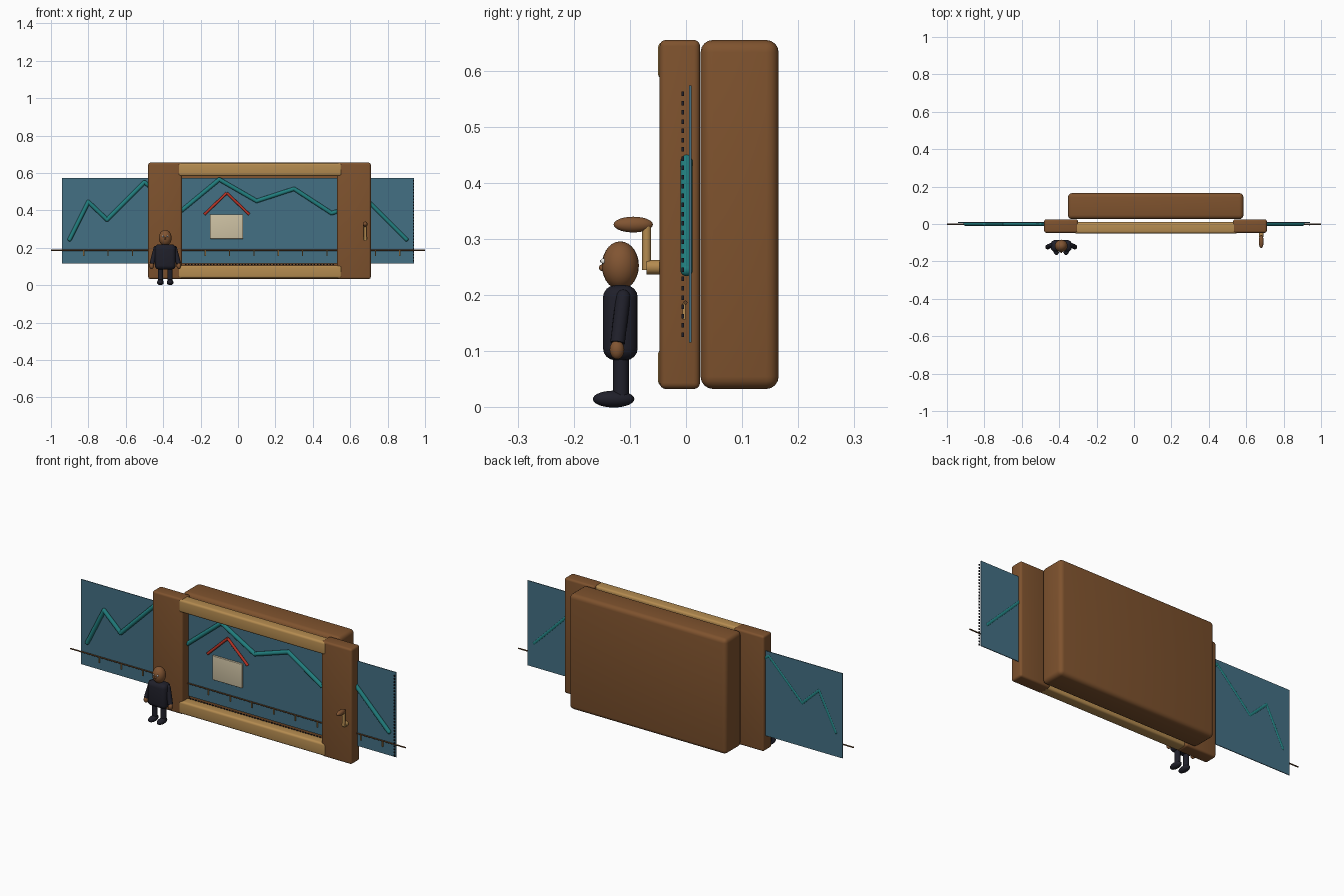
import bpy
from math import radians
from mathutils import Vector

cube = bpy.data.objects.get("Cube")
if cube:
    bpy.data.objects.remove(cube)


def material(name, r, g, b):
    m = bpy.data.materials.new(name)
    m.use_nodes = True
    m.diffuse_color = (r, g, b, 1)
    shader = next(n for n in m.node_tree.nodes if n.type == 'BSDF_PRINCIPLED')
    shader.inputs["Base Color"].default_value = (r, g, b, 1)
    return m


WOOD = material("brown wood", 0.21, 0.085, 0.027)
TAN = material("tan wood", 0.46, 0.26, 0.08)
BLUE = material("slate blue", 0.057, 0.16, 0.23)
TEAL = material("teal", 0.015, 0.21, 0.21)
RED = material("red", 0.5, 0.035, 0.02)
CREAM = material("cream", 0.62, 0.54, 0.37)
NAVY = material("dark navy", 0.014, 0.014, 0.023)
SKIN = material("brown skin", 0.22, 0.09, 0.032)
WHITE = material("eye white", 0.8, 0.8, 0.76)
WIRE = material("dark brown", 0.13, 0.06, 0.022)


def finish(name, mat, smooth=True):
    ob = bpy.context.object
    ob.name = name
    ob.data.materials.append(mat)
    if smooth:
        bpy.ops.object.shade_smooth_by_angle(angle=radians(40))
    return ob


def box(name, mat, lo, hi, bevel=0.0):
    lo, hi = Vector(lo), Vector(hi)
    bpy.ops.mesh.primitive_cube_add(size=1, location=(lo + hi) / 2)
    ob = bpy.context.object
    ob.scale = hi - lo
    bpy.ops.object.transform_apply(location=False, rotation=False, scale=True)
    if bevel:
        mod = ob.modifiers.new("rounded edges", 'BEVEL')
        mod.width, mod.segments = bevel, 4
        bpy.ops.object.modifier_apply(modifier=mod.name)
    return finish(name, mat, bool(bevel))


def ball(name, mat, centre, radii):
    bpy.ops.mesh.primitive_uv_sphere_add(segments=24, ring_count=14, radius=1, location=centre)
    bpy.context.object.scale = radii
    bpy.ops.object.transform_apply(location=False, rotation=False, scale=True)
    return finish(name, mat)


def rod(name, mat, a, b, radius, sides=16):
    a, b = Vector(a), Vector(b)
    bpy.ops.mesh.primitive_cylinder_add(vertices=sides, radius=radius, depth=(b - a).length,
                                        location=(a + b) / 2)
    bpy.context.object.rotation_euler = (b - a).to_track_quat('Z', 'Y').to_euler()
    return finish(name, mat)


# Cabinet, posts and rails
box("cabinet", WOOD, (-0.353, 0.026, 0.033), (0.585, 0.165, 0.655), 0.022)
for side, x in (("right", -0.48), ("left", 0.53)):
    box(side + "_post", WOOD, (x, -0.047, 0.033), (x + 0.18, 0.025, 0.655), 0.011)
for side, z in (("bottom", 0.037), ("top", 0.584)):
    box(side + "_rail", TAN, (-0.32, -0.05, z), (0.555, 0.01, z + 0.068), 0.011)

# Long scenery sheet
box("scenery_sheet", BLUE, (-0.94, 0.0055, 0.116), (0.94, 0.0095, 0.574))

# Mountain ridge
heights = (0.35, 0.55, 0.40, 0.565, 0.45, 0.515, 0.385, 0.445)
ridge = [(-0.9, 0.245), (-0.8, 0.445)]
ridge += [(-0.7 + 0.2 * i, z) for i, z in enumerate(heights)] + [(0.9, 0.245)]
for (xa, za), (xb, zb) in zip(ridge, ridge[1:]):
    rod("ridge_line", TEAL, (xa, 0.001, za), (xb, 0.001, zb), 0.011)
for x, z in ridge:
    ball("ridge_joint", TEAL, (x, 0.001, z), (0.011,) * 3)

# Little house
box("house_wall", CREAM, (-0.15, -0.007, 0.248), (0.028, 0.006, 0.378), 0.003)
for x in (-0.18, 0.06):
    rod("house_roof", RED, (x, -0.002, 0.378), (-0.06, -0.002, 0.493), 0.007)

# Track wire with hanging tabs
rod("track_wire", WIRE, (-1, -0.001, 0.187), (1, -0.001, 0.187), 0.0035, 10)
for i in range(14):
    x = -0.825 + 0.13 * i
    box("wire_tab", TAN, (x - 0.003, -0.006, 0.157), (x + 0.003, -0.001, 0.186))

# Edge stitching
for i in range(27):
    z = 0.13 + 0.0165 * i
    box("edge_stitch", NAVY, (0.935, -0.008, z - 0.004), (0.941, -0.004, z + 0.004))
for i in range(48):
    x = -0.28 + 0.0168 * i
    box("lower_stitch", NAVY, (x - 0.004, -0.008, 0.108), (x + 0.004, -0.004, 0.113))

# Crank
rod("crank_axle", TAN, (0.68, -0.04, 0.25), (0.68, -0.07, 0.25), 0.013)
rod("crank_arm", TAN, (0.68, -0.07, 0.245), (0.68, -0.07, 0.325), 0.008)
ball("crank_knob", SKIN, (0.68, -0.094, 0.326), (0.013, 0.035, 0.014))

# Standing figure
px = -0.389
box("figure_coat", NAVY, (px - 0.056, -0.148, 0.084), (px + 0.056, -0.086, 0.218), 0.022)
ball("figure_head", SKIN, (px, -0.117, 0.253), (0.034, 0.033, 0.043))
ball("figure_nose", SKIN, (px, -0.149, 0.249), (0.005, 0.006, 0.006))
for side, s in (("right", -1), ("left", 1)):
    ball(side + "_eye", WHITE, (px + s * 0.012, -0.147, 0.261), (0.005, 0.005, 0.005))
    ball(side + "_pupil", NAVY, (px + s * 0.012, -0.151, 0.261), (0.0025, 0.002, 0.0025))
    shoulder = (px + s * 0.05, -0.112, 0.197)
    rod(side + "_arm", NAVY, shoulder, (px + s * 0.071, -0.122, 0.115), 0.013)
    ball(side + "_shoulder", NAVY, shoulder, (0.013,) * 3)
    ball(side + "_hand", SKIN, (px + s * 0.073, -0.123, 0.103), (0.012, 0.013, 0.017))
    rod(side + "_leg", NAVY, (px + s * 0.026, -0.116, 0.015), (px + s * 0.026, -0.116, 0.1), 0.014)
    ball(side + "_shoe", NAVY, (px + s * 0.026, -0.129, 0.015), (0.018, 0.037, 0.015))
